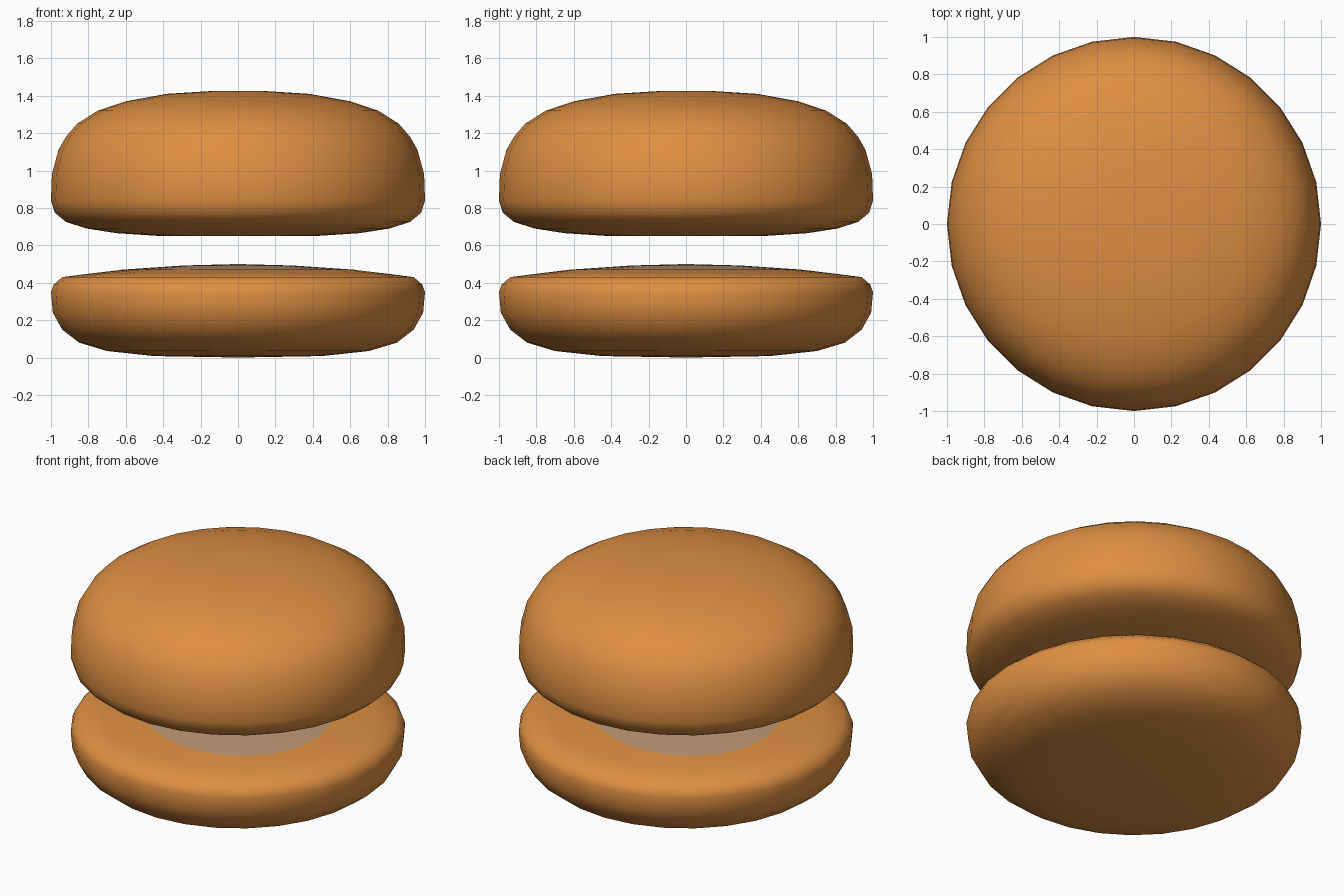
import bpy, bmesh, math

if "Cube" in bpy.data.objects:
    bpy.data.objects.remove(bpy.data.objects["Cube"])

SEGS = 28


def material(name, rgb):
    m = bpy.data.materials.new(name)
    m.diffuse_color = (*rgb, 1)
    m.use_nodes = True
    m.node_tree.nodes["Principled BSDF"].inputs["Base Color"].default_value = m.diffuse_color
    return m


crust = material("golden crust", (0.73, 0.275, 0.055))
crumb = material("toasted crumb", (0.515, 0.31, 0.174))


def lathe(name, profile, mats, patch_rule=None, reshape=None):
    """Revolve (radius, z) points, whose first and last lie on the axis."""
    bm = bmesh.new()
    rings = []
    for r, z in profile[1:-1]:
        ring = []
        for i in range(SEGS):
            a = 2 * math.pi * i / SEGS
            k = reshape(r, z, a) if reshape else 1
            ring.append(bm.verts.new((r * k * math.cos(a), r * k * math.sin(a), z)))
        rings.append(ring)
    bottom = bm.verts.new((0, 0, profile[0][1]))
    top = bm.verts.new((0, 0, profile[-1][1]))
    for i in range(SEGS):
        j = (i + 1) % SEGS
        bm.faces.new((bottom, rings[0][j], rings[0][i]))
        bm.faces.new((top, rings[-1][i], rings[-1][j]))
        for a, b in zip(rings, rings[1:]):
            bm.faces.new((a[i], a[j], b[j], b[i]))
    bm.normal_update()
    for f in bm.faces:
        f.smooth = True
        if patch_rule and patch_rule(f):
            f.material_index = 1
    me = bpy.data.meshes.new(name)
    bm.to_mesh(me)
    bm.free()
    for m in mats:
        me.materials.append(m)
    ob = bpy.data.objects.new(name, me)
    bpy.context.collection.objects.link(ob)
    return ob


# Upper bun: domed crown with a rounded lower edge
lathe("top_bun", [
    (0, 0.65), (0.42, 0.65), (0.65, 0.665), (0.81, 0.69), (0.92, 0.725),
    (0.98, 0.775), (1.0, 0.84), (0.995, 0.98), (0.96, 1.11), (0.92, 1.18),
    (0.86, 1.25), (0.75, 1.32), (0.6, 1.37), (0.38, 1.41), (0.14, 1.425),
    (0, 1.42)], [crust])


# Oval crumb patch on the heel, longer along the front-right diagonal
def oval(r, z, a):
    if z < 0.45 or r > 0.65:
        return 1
    b = a + math.pi / 4
    return 1 / math.hypot(math.cos(b) / 1.06, math.sin(b) / 0.9)


# Lower bun: flat heel with a gently raised cut face
lathe("bottom_bun", [
    (0, 0), (0.45, 0.008), (0.7, 0.035), (0.85, 0.08), (0.94, 0.15),
    (0.99, 0.24), (1.0, 0.35), (0.985, 0.39), (0.94, 0.43), (0.8, 0.448),
    (0.63, 0.47), (0.3, 0.492), (0, 0.5)], [crust, crumb],
    patch_rule=lambda f: min(v.co.z for v in f.verts) > 0.46,
    reshape=oval)
